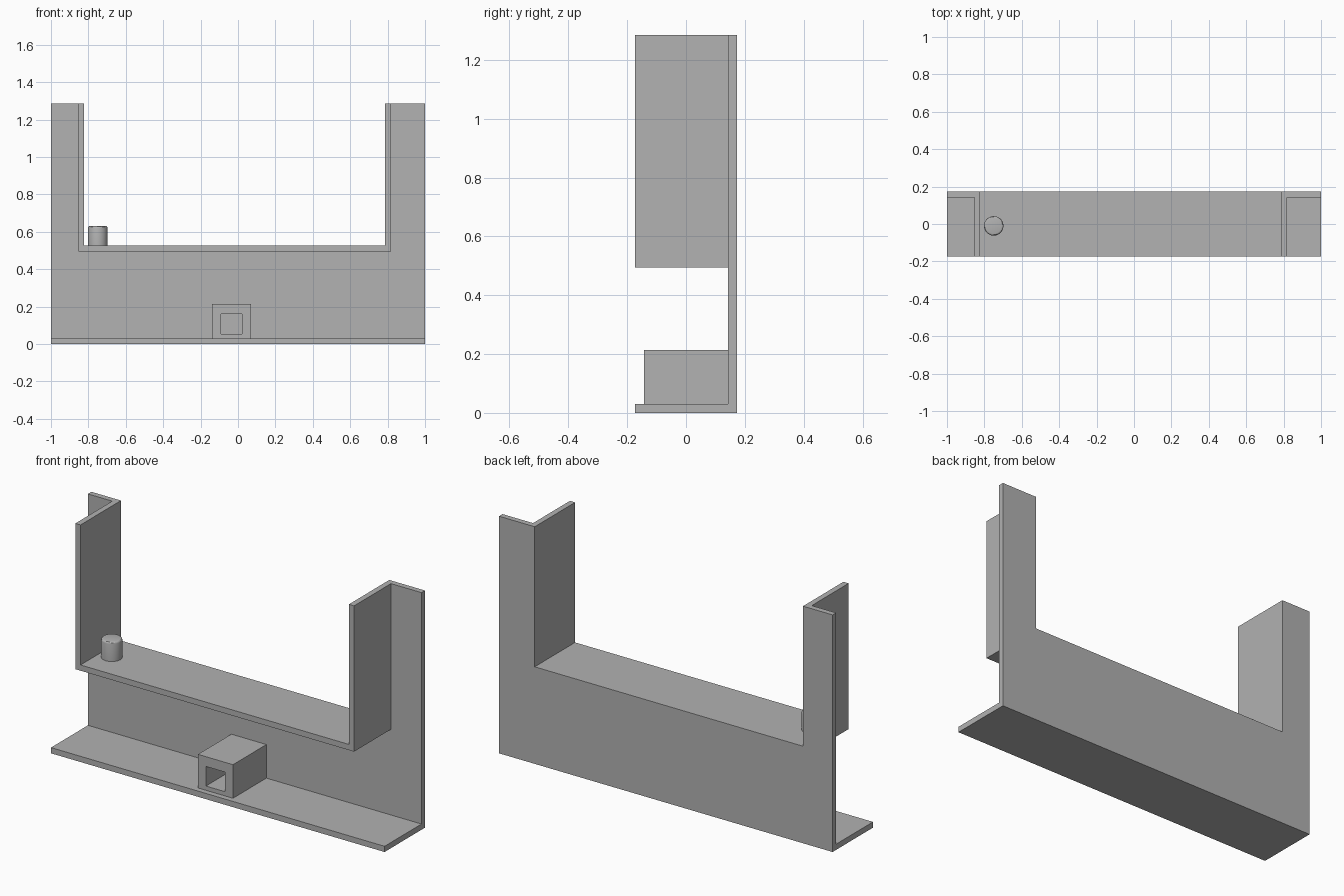
import bpy
import bmesh
from mathutils import Vector

cube = bpy.data.objects.get("Cube")
if cube:
    bpy.data.objects.remove(cube, do_unlink=True)

grey = bpy.data.materials.new("plain grey")
grey.use_nodes = True
colour = (0.445, 0.445, 0.445, 1)
grey.diffuse_color = colour
grey.node_tree.nodes["Principled BSDF"].inputs["Base Color"].default_value = colour

FRONT, PANEL, BACK = -0.173, 0.143, 0.173
THICK, TOP = 0.031, 1.285
LEFT, RIGHT, SHELF = 0.786, -0.823, 0.526   # inner faces of the opening


def rect(x0, x1, z0, z1):
    return [(x0, z0), (x1, z0), (x1, z1), (x0, z1)]


def extrude(name, outline, y0, y1, hole=None):
    """Extrude an x-z outline along y, with an optional matching hole."""
    bm = bmesh.new()
    outer = [bm.verts.new((x, y0, z)) for x, z in outline]
    if hole:
        inner = [bm.verts.new((x, y0, z)) for x, z in hole]
        n = len(outer)
        for i in range(n):
            j = (i + 1) % n
            bm.faces.new((outer[i], outer[j], inner[j], inner[i]))
    else:
        bm.faces.new(outer)
    result = bmesh.ops.extrude_face_region(bm, geom=bm.faces[:])
    moved = [g for g in result["geom"] if isinstance(g, bmesh.types.BMVert)]
    bmesh.ops.translate(bm, verts=moved, vec=Vector((0, y1 - y0, 0)))
    bmesh.ops.recalc_face_normals(bm, faces=bm.faces[:])
    mesh = bpy.data.meshes.new(name)
    bm.to_mesh(mesh)
    bm.free()
    mesh.materials.append(grey)
    obj = bpy.data.objects.new(name, mesh)
    bpy.context.collection.objects.link(obj)
    return obj


# U-shaped back panel
opening = [(LEFT, TOP), (LEFT, SHELF), (RIGHT, SHELF), (RIGHT, TOP)]
extrude("back_panel", [(-1, 0), (1, 0), (1, TOP)] + opening + [(-1, TOP)], PANEL, BACK)

# Shelf with its two upright walls
low = SHELF - THICK
lining = [(RIGHT - THICK, TOP), (RIGHT - THICK, low), (LEFT + THICK, low), (LEFT + THICK, TOP)]
extrude("shelf_and_walls", lining + opening, FRONT, PANEL)

# Base flange
extrude("base_flange", rect(-1, 1, 0, THICK), FRONT, PANEL)

# Square socket block with a channel running to the panel
extrude("socket_block", rect(-0.14, 0.07, THICK, 0.213), -0.143, PANEL,
        hole=rect(-0.092, 0.022, 0.054, 0.16))

# Round peg on the shelf with a softened top rim
bpy.ops.mesh.primitive_cylinder_add(vertices=48, radius=0.052, depth=0.105,
                                    location=(-0.75, -0.01, SHELF + 0.0525))
peg = bpy.context.object
peg.name = "peg"
peg.data.materials.append(grey)
bm = bmesh.new()
bm.from_mesh(peg.data)
rim = [e for e in bm.edges if all(v.co.z > 0 for v in e.verts)]
bmesh.ops.bevel(bm, geom=rim, offset=0.01, segments=3, profile=0.5, affect='EDGES')
bm.to_mesh(peg.data)
bm.free()
bpy.ops.object.shade_smooth_by_angle()
